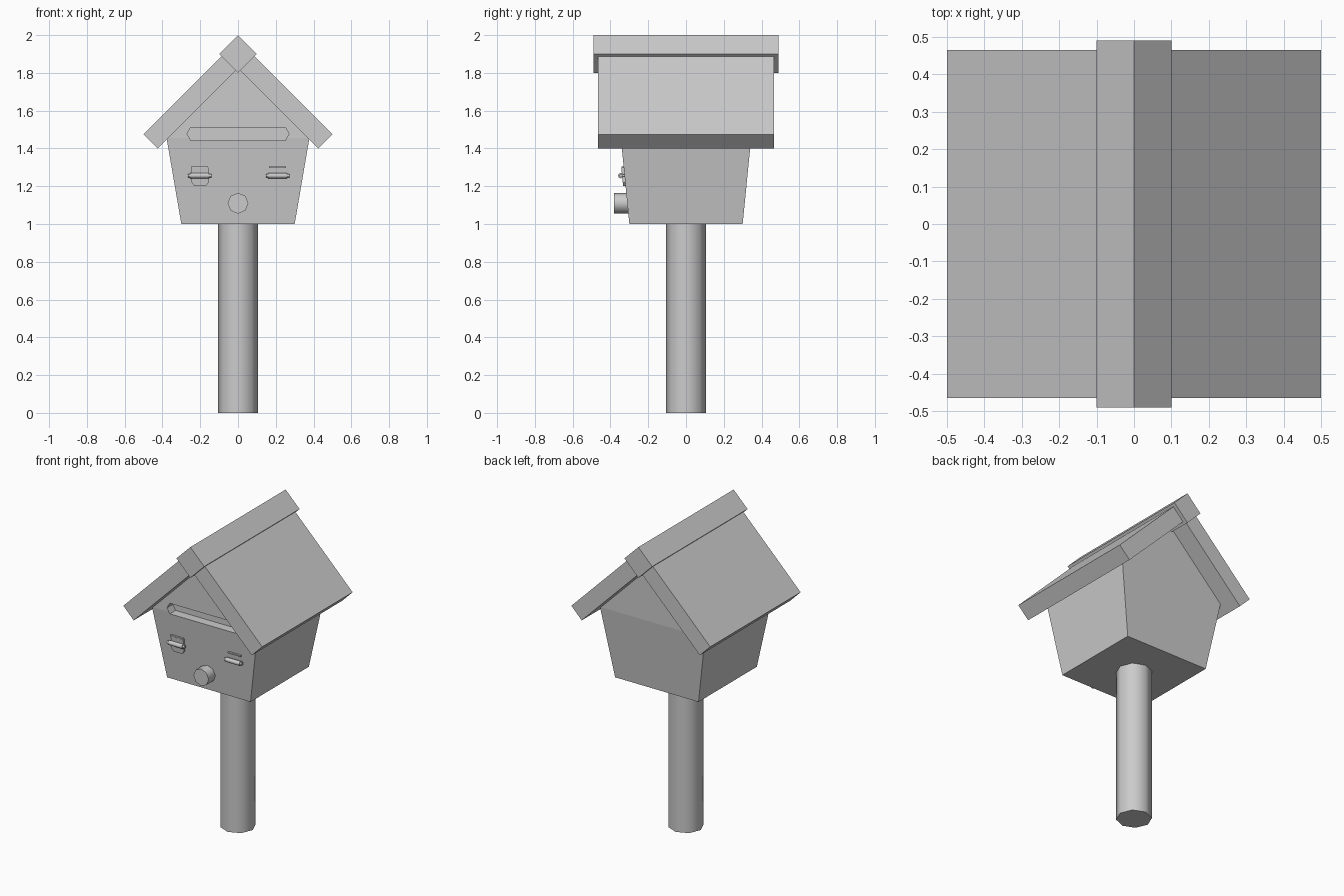
import bpy, bmesh, math
from mathutils import Vector

if "Cube" in bpy.data.objects:
    bpy.data.objects.remove(bpy.data.objects["Cube"])


def make(name, verts, faces):
    me = bpy.data.meshes.new(name)
    me.from_pydata(verts, [], faces)
    bm = bmesh.new()
    bm.from_mesh(me)
    bmesh.ops.recalc_face_normals(bm, faces=bm.faces)
    bm.to_mesh(me)
    bm.free()
    ob = bpy.data.objects.new(name, me)
    bpy.context.collection.objects.link(ob)
    return ob


def prism(name, profile, y0, y1):
    """Extrude an (x, z) outline from y0 to y1."""
    n = len(profile)
    verts = [(x, y, z) for y in (y0, y1) for x, z in profile]
    faces = [tuple(range(n)), tuple(range(n, 2 * n))]
    faces += [(i, (i + 1) % n, n + (i + 1) % n, n + i) for i in range(n)]
    return make(name, verts, faces)


def rod(name, a, b, r, sides=8):
    """Smooth low-sided cylinder between two points."""
    a, b = Vector(a), Vector(b)
    bpy.ops.mesh.primitive_cylinder_add(vertices=sides, radius=r, depth=(b - a).length,
                                        location=(a + b) / 2)
    ob = bpy.context.object
    ob.rotation_euler = (b - a).to_track_quat('Z', 'Y').to_euler()
    ob.name = name
    bpy.ops.object.shade_smooth_by_angle(angle=math.radians(60))
    return ob


# post
rod("post", (0, 0, 0), (0, 0, 1.01), 0.106)

# house body: flared walls with a gable at front and back
b, ex, ey, ez = 0.3, 0.378, 0.345, 1.455
verts = [(-b, -b, 1), (b, -b, 1), (b, b, 1), (-b, b, 1),
         (-ex, -ey, ez), (ex, -ey, ez), (ex, ey, ez), (-ex, ey, ez),
         (0, -ey, 1.835), (0, ey, 1.835)]
faces = [(0, 1, 2, 3), (0, 1, 5, 4), (1, 2, 6, 5), (2, 3, 7, 6), (3, 0, 4, 7),
         (4, 5, 8), (6, 7, 9), (5, 6, 9, 8), (7, 4, 8, 9)]
body = make("house_body", verts, faces)

# slot recessed in the front gable
slot = prism("slot_cutter", [(-0.27, 1.477), (-0.25, 1.443), (0.25, 1.443),
                             (0.27, 1.477), (0.25, 1.512), (-0.25, 1.512)], -0.45, -0.285)
slot.hide_render = True
slot.hide_viewport = True
mod = body.modifiers.new("slot", 'BOOLEAN')
mod.operation = 'DIFFERENCE'
mod.object = slot
mod.solver = 'EXACT'

# roof slabs and diamond ridge bar
prism("roof", [(0, 1.975), (0.5, 1.475), (0.425, 1.4), (0, 1.825),
               (-0.425, 1.4), (-0.5, 1.475)], -0.465, 0.465)
prism("ridge_bar", [(0, 2), (0.1, 1.9), (0, 1.8), (-0.1, 1.9)], -0.49, 0.49)

# perch knob
rod("knob", (0, -0.38, 1.11), (0, -0.29, 1.11), 0.055)

# two small hinged fittings
for side, cx in (("left", -0.203), ("right", 0.21)):
    rod(side + "_pin", (cx - 0.063, -0.345, 1.256), (cx + 0.063, -0.345, 1.256), 0.009)
    rod(side + "_pin_sleeve", (cx - 0.05, -0.345, 1.256), (cx + 0.05, -0.345, 1.256), 0.015)
    prism(side + "_top_strip", [(cx - 0.045, 1.297), (cx + 0.045, 1.297),
                                (cx + 0.045, 1.305), (cx - 0.045, 1.305)], -0.342, -0.32)
    for s in (-1, 1):
        x = cx + s * 0.045
        rod(side + "_bracket", (x, -0.345, 1.256), (x, -0.31, 1.256), 0.008)

# hanging flap on the left fitting, following the wall slope
cx = -0.2
flap = prism("left_flap", [(cx - 0.045, 1.3), (cx - 0.045, 1.22), (cx - 0.03, 1.2),
                           (cx + 0.03, 1.2), (cx + 0.045, 1.22), (cx + 0.045, 1.3)],
             -0.213, -0.19)
for v in flap.data.vertices:
    v.co.y -= v.co.z * 0.1
